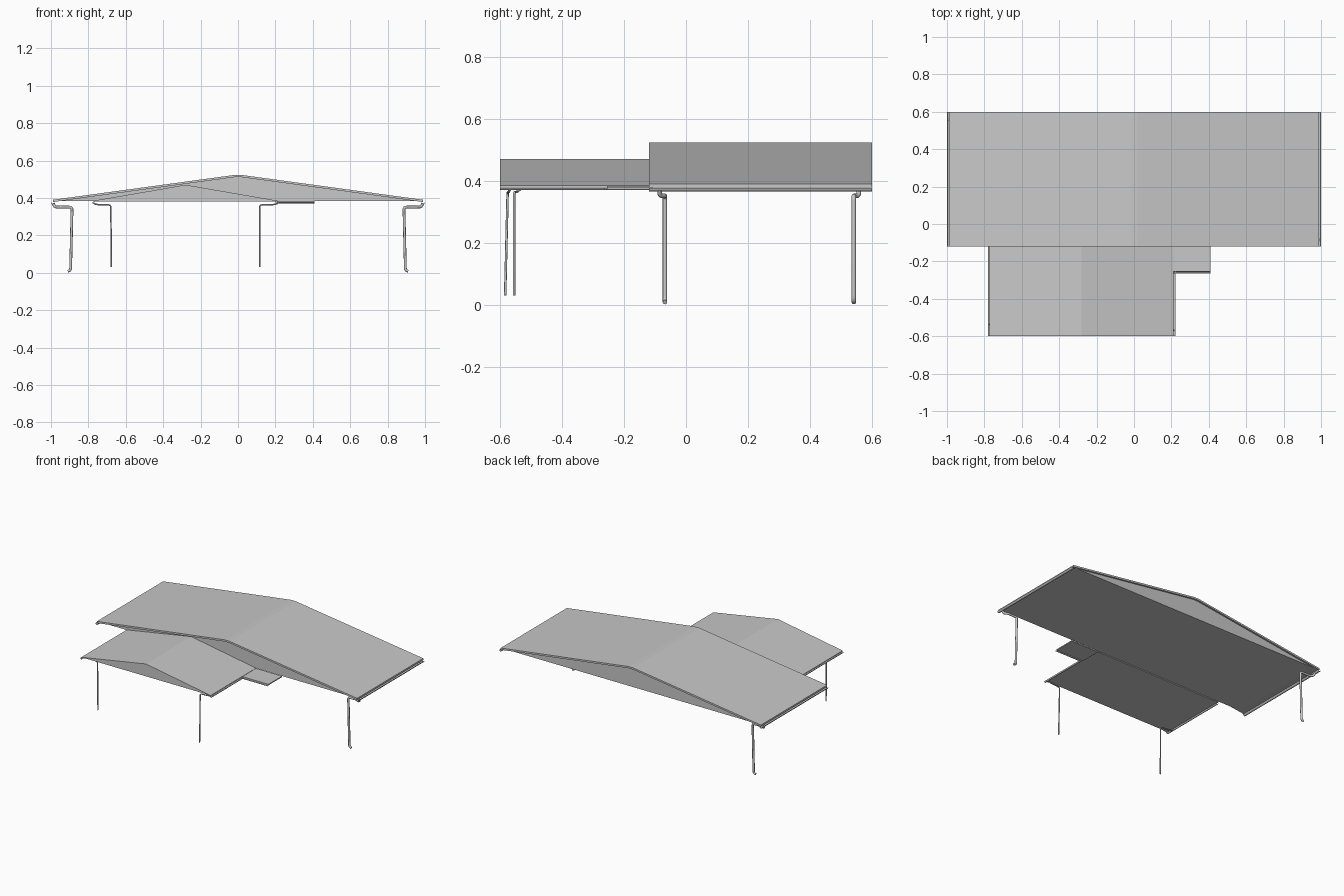
import bpy, bmesh, math
from mathutils import Vector

if "Cube" in bpy.data.objects:
    bpy.data.objects.remove(bpy.data.objects["Cube"], do_unlink=True)

grey = bpy.data.materials.new("plain_grey")
grey.use_nodes = True
colour = (0.58, 0.58, 0.58, 1)
grey.diffuse_color = colour
grey.node_tree.nodes["Principled BSDF"].inputs["Base Color"].default_value = colour


def extrude_profile(name, profile, start, end, along="y"):
    """Extrude a closed 2D profile (across, height) along the y or x axis."""
    bm = bmesh.new()
    place = (lambda a, z: (a, start, z)) if along == "y" else (lambda a, z: (start, a, z))
    face = bm.faces.new([bm.verts.new(place(a, z)) for a, z in profile])
    moved = bmesh.ops.extrude_face_region(bm, geom=[face])["geom"]
    shift = Vector((0, end - start, 0) if along == "y" else (end - start, 0, 0))
    bmesh.ops.translate(bm, vec=shift, verts=[g for g in moved if isinstance(g, bmesh.types.BMVert)])
    bmesh.ops.recalc_face_normals(bm, faces=bm.faces)
    mesh = bpy.data.meshes.new(name)
    bm.to_mesh(mesh)
    bm.free()
    mesh.materials.append(grey)
    obj = bpy.data.objects.new(name, mesh)
    bpy.context.collection.objects.link(obj)
    return obj


def gable_roof(name, centre, half, eave, ridge, front, back, cap, thick, inset):
    """Bent roof sheet over a closed gable body with a flat soffit."""
    top = [(-half, eave), (-cap, ridge), (cap, ridge), (half, eave)]
    if cap == 0:
        top.pop(1)
    top = [(centre + x, z) for x, z in top]
    under = [(x, z - thick) for x, z in reversed(top)]
    extrude_profile(name + "_sheet", top + under, front, back)
    body = [(x, z - thick / 2) for x, z in top]
    extrude_profile(name + "_gable_body", body, front + inset, back - inset)


def gutter(name, centre, z, radius, start, end, along="y"):
    """Open half-round channel with a thin wall."""
    steps = [math.pi * (1 + i / 8) for i in range(9)]
    outer = [(centre + radius * math.cos(t), z + radius * math.sin(t)) for t in steps]
    inner = [(centre + radius * 0.8 * math.cos(t), z + radius * 0.8 * math.sin(t)) for t in reversed(steps)]
    return extrude_profile(name, outer + inner, start, end, along)


def downpipe(name, points, radius, bend):
    """Round pipe along a path whose corners are rounded."""
    pts = [Vector(p) for p in points]
    path = [pts[0]]
    for a, b, c in zip(pts, pts[1:], pts[2:]):
        p = b + (a - b).normalized() * min(bend, (a - b).length * 0.45)
        q = b + (c - b).normalized() * min(bend, (c - b).length * 0.45)
        path += [p.lerp(b, t).lerp(b.lerp(q, t), t) for t in (0, 0.25, 0.5, 0.75, 1)]
    path.append(pts[-1])
    curve = bpy.data.curves.new(name, "CURVE")
    curve.dimensions = "3D"
    curve.bevel_depth = radius
    curve.bevel_resolution = 2
    curve.use_fill_caps = True
    spline = curve.splines.new("POLY")
    spline.points.add(len(path) - 1)
    for point, co in zip(spline.points, path):
        point.co = (*co, 1)
    curve.materials.append(grey)
    bpy.context.collection.objects.link(bpy.data.objects.new(name, curve))


# Main roof and lower front roof
gable_roof("main_roof", 0, 0.99, 0.39, 0.523, -0.12, 0.6, 0.018, 0.012, 0.012)
gable_roof("front_roof", -0.28, 0.492, 0.385, 0.47, -0.6, -0.108, 0, 0.007, 0.006)

# Flat side canopy beside the front roof
extrude_profile("side_canopy", [(0.2, 0.376), (0.41, 0.376), (0.41, 0.383), (0.2, 0.383)], -0.255, -0.108)

# Gutters along every eave
for side, sign in (("left", 1), ("right", -1)):
    gutter("main_gutter_" + side, sign * 0.99, 0.376, 0.01, -0.12, 0.6)
gutter("front_gutter_right", -0.773, 0.377, 0.007, -0.6, -0.12)
gutter("front_gutter_left", 0.214, 0.377, 0.007, -0.6, -0.255)
gutter("canopy_gutter", -0.259, 0.377, 0.006, 0.21, 0.41, "x")

# Main downpipes, one at each of two opposite corners
for side, sign, y_top, y in (("left", 1, -0.085, -0.068), ("right", -1, 0.558, 0.542)):
    downpipe("main_downpipe_" + side, [
        (sign * 0.988, y_top, 0.372), (sign * 0.98, y_top, 0.352), (sign * 0.965, y, 0.351),
        (sign * 0.887, y, 0.351), (sign * 0.895, y, 0.014), (sign * 0.91, y, 0.008)], 0.0075, 0.015)

# Thin downpipes of the front roof
downpipe("front_downpipe_right", [
    (-0.773, -0.535, 0.373), (-0.76, -0.545, 0.365), (-0.68, -0.555, 0.362), (-0.677, -0.555, 0.03)], 0.004, 0.012)
downpipe("front_downpipe_left", [
    (0.214, -0.568, 0.373), (0.2, -0.572, 0.365), (0.116, -0.576, 0.362), (0.117, -0.584, 0.03)], 0.004, 0.012)
